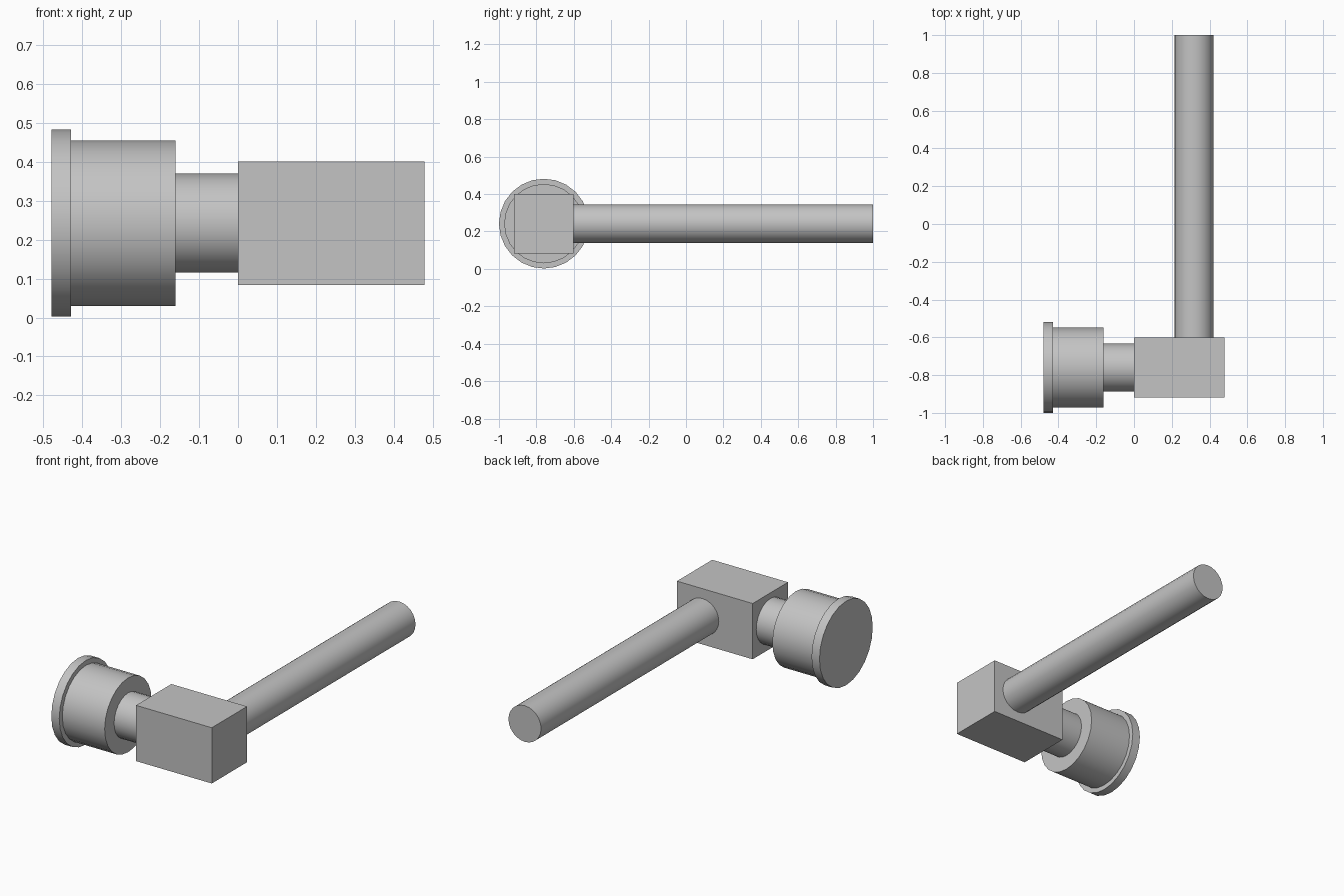
import bpy
import math

cube = bpy.data.objects.get("Cube")
if cube:
    bpy.data.objects.remove(cube, do_unlink=True)

# One grey metal for every part
grey = bpy.data.materials.new("plain grey")
grey.use_nodes = True
color = (0.55, 0.55, 0.55, 1)
grey.diffuse_color = color
grey.node_tree.nodes["Principled BSDF"].inputs["Base Color"].default_value = color

AXIS_Y, AXIS_Z = -0.76, 0.242
ROD_X = 0.317


def finish(name):
    obj = bpy.context.object
    obj.name = name
    obj.data.materials.append(grey)
    return obj


def cylinder(name, radius, start, end, axis):
    """Cylinder from start to end along the x or y axis."""
    mid = (start + end) / 2
    quarter = math.pi / 2
    if axis == "x":
        location, rotation = (mid, AXIS_Y, AXIS_Z), (0, quarter, 0)
    else:
        location, rotation = (ROD_X, mid, AXIS_Z), (quarter, 0, 0)
    bpy.ops.mesh.primitive_cylinder_add(
        vertices=24, radius=radius, depth=end - start,
        location=location, rotation=rotation)
    bpy.ops.object.shade_smooth_by_angle(angle=math.radians(30))
    return finish(name)


# Stepped knob: flange, body and neck
cylinder("knob_flange", 0.24, -0.478, -0.428, "x")
cylinder("knob_body", 0.212, -0.428, -0.161, "x")
cylinder("knob_neck", 0.127, -0.161, 0.0, "x")

# Joining block
bpy.ops.mesh.primitive_cube_add(size=1, location=(0.239, AXIS_Y, AXIS_Z))
bpy.context.object.scale = (0.478, 0.318, 0.318)
bpy.ops.object.transform_apply(location=False, rotation=False, scale=True)
finish("joining_block")

# Long rod reaching to the back
cylinder("long_rod", 0.103, AXIS_Y + 0.159, 1.0, "y")
